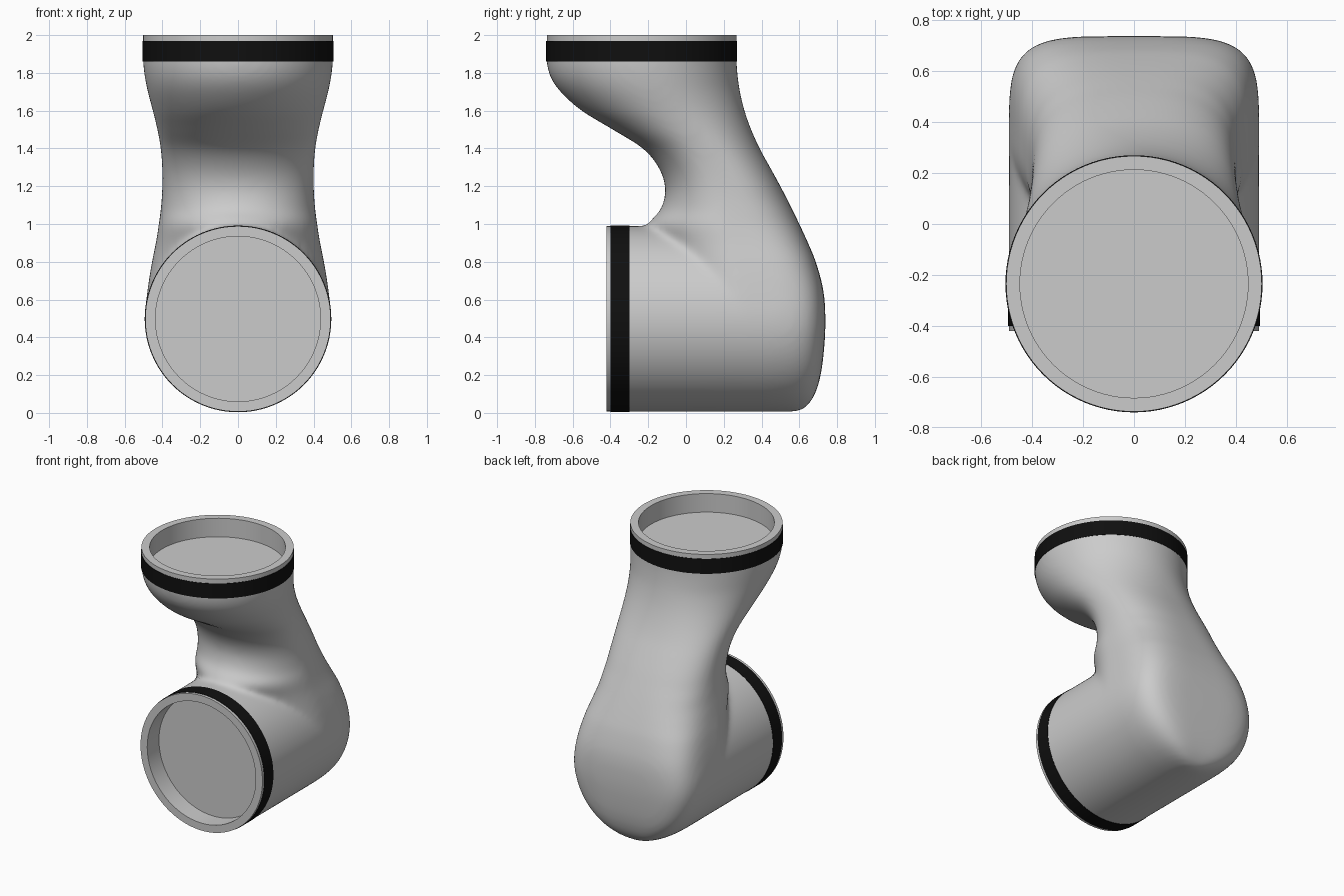
import bpy, bmesh, math
from mathutils import Matrix, Vector

if "Cube" in bpy.data.objects:
    bpy.data.objects.remove(bpy.data.objects["Cube"])

SEG = 96
R_LOW, Z_LOW = 0.492, 0.4975     # lower socket (axis along y)
R_TOP, Y_TOP = 0.503, -0.235     # upper socket (axis along z)

# Horizontal sections of the body: z, front y, back y, half width, front power, back power
KEYS = [
    (0.006, -0.10, 0.580, 0.06, 2.0, 4.0),
    (0.02, -0.10, 0.620, 0.12, 2.0, 4.2),
    (0.05, -0.10, 0.652, 0.20, 2.0, 4.3),
    (0.10, -0.10, 0.683, 0.29, 2.0, 4.4),
    (0.20, -0.10, 0.713, 0.39, 2.0, 4.5),
    (0.35, -0.10, 0.732, 0.47, 2.0, 4.5),
    (0.50, -0.10, 0.738, 0.492, 2.0, 4.5),
    (0.65, -0.10, 0.727, 0.479, 2.0, 4.2),
    (0.80, -0.11, 0.687, 0.455, 2.0, 3.7),
    (0.90, -0.15, 0.646, 0.435, 1.9, 3.3),
    (1.00, -0.20, 0.600, 0.419, 1.8, 3.0),
    (1.06, -0.145, 0.571, 0.411, 1.95, 2.8),
    (1.12, -0.117, 0.541, 0.405, 2.1, 2.6),
    (1.20, -0.110, 0.500, 0.401, 2.2, 2.5),
    (1.30, -0.145, 0.445, 0.402, 2.2, 2.4),
    (1.40, -0.228, 0.390, 0.410, 2.2, 2.3),
    (1.50, -0.388, 0.345, 0.428, 2.1, 2.2),
    (1.60, -0.553, 0.310, 0.452, 2.0, 2.1),
    (1.70, -0.665, 0.286, 0.478, 2.0, 2.0),
    (1.78, -0.719, 0.274, 0.494, 2.0, 2.0),
    (1.86, -0.738, 0.268, 0.503, 2.0, 2.0),
    (1.94, -0.738, 0.268, 0.503, 2.0, 2.0),
]


def section(z):
    """Smoothly interpolated section values at height z."""
    i = max(k for k in range(len(KEYS) - 1) if KEYS[k][0] <= z + 1e-9)
    a, b = KEYS[i], KEYS[i + 1]
    p, n = KEYS[max(i - 1, 0)], KEYS[min(i + 2, len(KEYS) - 1)]
    h = b[0] - a[0]
    t = (z - a[0]) / h
    out = []
    for c in range(1, 6):
        m0 = (b[c] - p[c]) / (b[0] - p[0]) * h
        m1 = (n[c] - a[c]) / (n[0] - a[0]) * h
        out.append((2*t**3 - 3*t*t + 1) * a[c] + (t**3 - 2*t*t + t) * m0
                   + (3*t*t - 2*t**3) * b[c] + (t**3 - t*t) * m1)
    if z < Z_LOW:
        out[2] = math.sqrt(max(R_LOW**2 - (Z_LOW - z)**2, 0.0004))
    return out


def ring(bm, z):
    yf, yb, w, nf, nb = section(z)
    yc, d = (yf + yb) / 2, (yb - yf) / 2
    verts = []
    for k in range(SEG):
        a = 2 * math.pi * k / SEG
        c, s = math.cos(a), math.sin(a)
        e = 2 / (nb if s > 0 else nf)
        verts.append(bm.verts.new((w * math.copysign(abs(c)**e, c),
                                   yc + d * math.copysign(abs(s)**e, s), z)))
    return verts


def bridge(bm, rows):
    for a, b in zip(rows, rows[1:]):
        for k in range(SEG):
            j = (k + 1) % SEG
            bm.faces.new((a[k], a[j], b[j], b[k]))


def link(name, bm):
    me = bpy.data.meshes.new(name)
    bm.to_mesh(me)
    bm.free()
    ob = bpy.data.objects.new(name, me)
    bpy.context.collection.objects.link(ob)
    return ob


def smooth(ob):
    bpy.ops.object.select_all(action='DESELECT')
    bpy.context.view_layer.objects.active = ob
    ob.select_set(True)
    bpy.ops.object.shade_smooth_by_angle(angle=math.radians(35))


def revolve(name, profile, matrix, closed=False):
    """Spin (radius, height) points around z, then place with the matrix."""
    bm = bmesh.new()
    rows = [[bm.verts.new((r * math.cos(2*math.pi*k/SEG), r * math.sin(2*math.pi*k/SEG), h))
             for k in range(SEG)] for r, h in profile]
    bridge(bm, rows + rows[:1] if closed else rows)
    if not closed:
        bm.faces.new(rows[0])
        bm.faces.new(rows[-1])
    bmesh.ops.recalc_face_normals(bm, faces=bm.faces)
    bm.transform(matrix)
    ob = link(name, bm)
    smooth(ob)
    return ob


# Body: lofted neck and heel fused with the lower barrel
bm = bmesh.new()
zs = []
for a, b in zip(KEYS, KEYS[1:]):
    n = max(2, round((b[0] - a[0]) / 0.025))
    zs += [a[0] + (b[0] - a[0]) * k / n for k in range(n)]
rows = [ring(bm, z) for z in zs + [KEYS[-1][0]]]
bridge(bm, rows)
bm.faces.new(rows[0][::-1])
bm.faces.new(rows[-1])
bmesh.ops.create_cone(bm, cap_ends=True, segments=SEG, radius1=R_LOW, radius2=R_LOW, depth=0.83,
                      matrix=Matrix.Translation((0, 0.035, Z_LOW)) @ Matrix.Rotation(math.pi/2, 4, 'X'))
bmesh.ops.recalc_face_normals(bm, faces=bm.faces)
body = link("elbow_body", bm)
rm = body.modifiers.new("fuse", 'REMESH')
rm.mode = 'VOXEL'
rm.voxel_size = 0.015
sm = body.modifiers.new("blend", 'SMOOTH')
sm.factor = 0.5
sm.iterations = 24

# Trim the body flat at both sockets
dg = bpy.context.evaluated_depsgraph_get()
bm = bmesh.new()
bm.from_mesh(bpy.data.meshes.new_from_object(body.evaluated_get(dg)))
for co, no in (((0, 0, 1.865), (0, 0, 1)), ((0, -0.305, 0), (0, -1, 0))):
    # the front plane only trims the barrel, so restrict it to the lower part
    geom = [f for f in bm.faces if no[2] or f.calc_center_median().z < 1.15]
    es = {e for f in geom for e in f.edges}
    vs = {v for f in geom for v in f.verts}
    bmesh.ops.bisect_plane(bm, geom=list(vs) + list(es) + geom, plane_co=Vector(co),
                           plane_no=Vector(no), clear_outer=True)
body.modifiers.clear()
bm.to_mesh(body.data)
bm.free()
smooth(body)

# Sockets: open cup with a black sealing band, one on top and one in front
black = bpy.data.materials.new("black_band")
black.diffuse_color = (0.005, 0.005, 0.005, 1)
black.use_nodes = True
black.node_tree.nodes["Principled BSDF"].inputs["Base Color"].default_value = black.diffuse_color
places = {
    "upper": (R_TOP, Matrix.Translation((0, Y_TOP, 2.0))),
    "front": (R_LOW, Matrix.Translation((0, -0.42, Z_LOW)) @ Matrix.Rotation(math.pi/2, 4, 'X')),
}
for side, (r, m) in places.items():
    ri, ro = r - 0.055, r - 0.001
    revolve(side + "_socket_cup",
            [(ri, -0.135), (ri, 0), (ro, 0), (ro, -0.11), (r - 0.01, -0.11), (r - 0.01, -0.15), (ri, -0.15)], m)
    b0, b1 = (-0.14, -0.032) if side == "upper" else (-0.122, -0.02)
    band = revolve(side + "_socket_band",
                   [(r - 0.02, b0), (r + 0.002, b0), (r + 0.002, b1), (r - 0.02, b1)], m, closed=True)
    band.data.materials.append(black)
